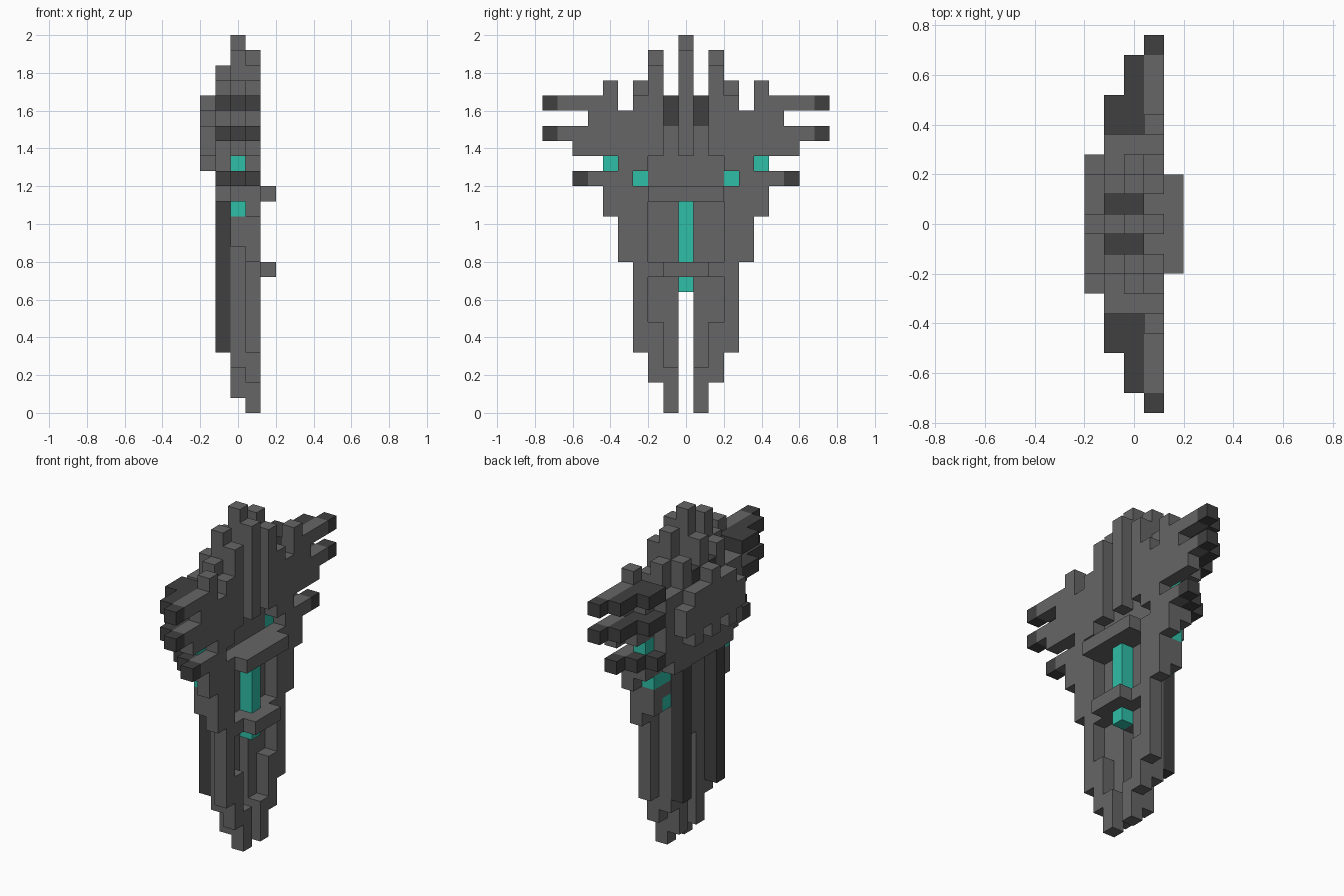
import bpy, bmesh
from mathutils import Vector

cube = bpy.data.objects.get("Cube")
if cube:
    bpy.data.objects.remove(cube, do_unlink=True)

U = 0.08  # edge length of one block


def material(name, rgb):
    m = bpy.data.materials.new(name)
    m.use_nodes = True
    m.diffuse_color = (*rgb, 1)
    m.node_tree.nodes["Principled BSDF"].inputs["Base Color"].default_value = (*rgb, 1)
    return m


GREY = material("stone grey", (0.133, 0.133, 0.133))
DARK = material("dark grey", (0.051, 0.051, 0.051))
TEAL = material("glowing teal", (0.028, 0.52, 0.39))

cells = {}  # (layer, side step, height step) -> part name


def fill(part, layer, j0, j1, k0, k1):
    """Fill a block range, mirrored across y. part=None carves it away."""
    for j in range(j0, j1 + 1):
        for k in range(k0, k1 + 1):
            for s in (j, -j):
                if part:
                    cells[layer, s, k] = part
                else:
                    cells.pop((layer, s, k), None)


# Outer plate (layer 1): stepped silhouette, narrowing to two points
for j0, j1, k0, k1 in ((1, 1, 0, 2), (2, 2, 2, 3), (2, 3, 4, 9), (0, 1, 9, 9),
                       (3, 4, 10, 13), (5, 5, 13, 14), (0, 4, 14, 14),
                       (3, 6, 15, 15), (3, 4, 16, 16), (2, 7, 17, 17),
                       (2, 8, 18, 18), (2, 6, 19, 19), (2, 3, 20, 20),
                       (5, 8, 20, 20), (5, 5, 21, 21), (2, 2, 21, 22), (0, 0, 17, 23)):
    fill("outer_plate", 1, j0, j1, k0, k1)
fill(None, 1, 2, 2, 6, 8)
fill(None, 1, 3, 3, 15, 15)

# Core (layer 0): legs, chest and tall crest spikes
for j0, j1, k0, k1 in ((1, 1, 1, 2), (1, 2, 3, 10), (0, 0, 8, 13), (1, 4, 11, 13),
                       (0, 5, 14, 14), (0, 4, 15, 16), (0, 6, 17, 17),
                       (0, 5, 18, 19), (0, 3, 20, 20), (3, 3, 21, 21),
                       (2, 2, 21, 23), (0, 0, 21, 24)):
    fill("core_body", 0, j0, j1, k0, k1)

# Back plate (layer -1) and the hanging back feathers (layer -2)
for j0, j1, k0, k1 in ((0, 3, 14, 14), (0, 4, 15, 19), (0, 2, 20, 20),
                       (2, 2, 21, 21), (0, 0, 21, 22)):
    fill("back_plate", -1, j0, j1, k0, k1)
for j, k0, k1 in ((0, 16, 20), (1, 17, 19), (2, 16, 19), (3, 17, 18)):
    fill("back_feathers", -2, j, j, k0, k1)

# Dark back fins, arm linings and crest gaps
fill("back_fins", -1, 2, 2, 4, 13)
for k, reach in ((20, 9), (18, 9), (15, 7)):
    fill("arm_tips", 1, reach, reach, k, k)
    fill("arm_linings", 0, 5, reach - 1, k, k)
    fill("arm_linings", -1, 5, 6 if reach == 9 else 5, k, k)
for layer in (0, -1):
    fill("crest_gaps", layer, 1, 1, 19, 20)

# Raised crossbars (layer 2)
fill("upper_crossbar", 2, 0, 2, 14, 14)
fill("lower_crossbar", 2, 0, 1, 9, 9)

# Glowing inlays
fill("center_glow", 1, 0, 0, 10, 13)
fill("lower_glow", 1, 0, 0, 8, 8)
for j, k in ((5, 16), (3, 15), (4, 13), (3, 13), (3, 11)):
    fill("side_glows", 0, j, j, k, k)

COLOURS = {"back_fins": DARK, "arm_tips": DARK, "arm_linings": DARK, "crest_gaps": DARK,
           "center_glow": TEAL, "lower_glow": TEAL, "side_glows": TEAL}


def build_part(part):
    """Make one clean shell from the exposed sides of the part's blocks."""
    bm = bmesh.new()
    for cell, owner in cells.items():
        if owner != part:
            continue
        c = Vector((cell[0], cell[1], cell[2] + 0.5)) * U
        for axis in range(3):
            for sign in (-1, 1):
                side = list(cell)
                side[axis] += sign
                if tuple(side) in cells:
                    continue
                n, a, b = Vector(), Vector(), Vector()
                n[axis] = sign * U / 2
                a[(axis + 1) % 3] = U / 2
                b[(axis + 2) % 3] = sign * U / 2
                bm.faces.new([bm.verts.new(c + n + p) for p in (-a - b, a - b, a + b, b - a)])
    bmesh.ops.remove_doubles(bm, verts=bm.verts[:], dist=0.001)
    bmesh.ops.dissolve_limit(bm, angle_limit=0.01, verts=bm.verts[:], edges=bm.edges[:])
    mesh = bpy.data.meshes.new(part)
    bm.to_mesh(mesh)
    bm.free()
    mesh.materials.append(COLOURS.get(part, GREY))
    bpy.context.collection.objects.link(bpy.data.objects.new(part, mesh))


for part in sorted(set(cells.values())):
    build_part(part)
